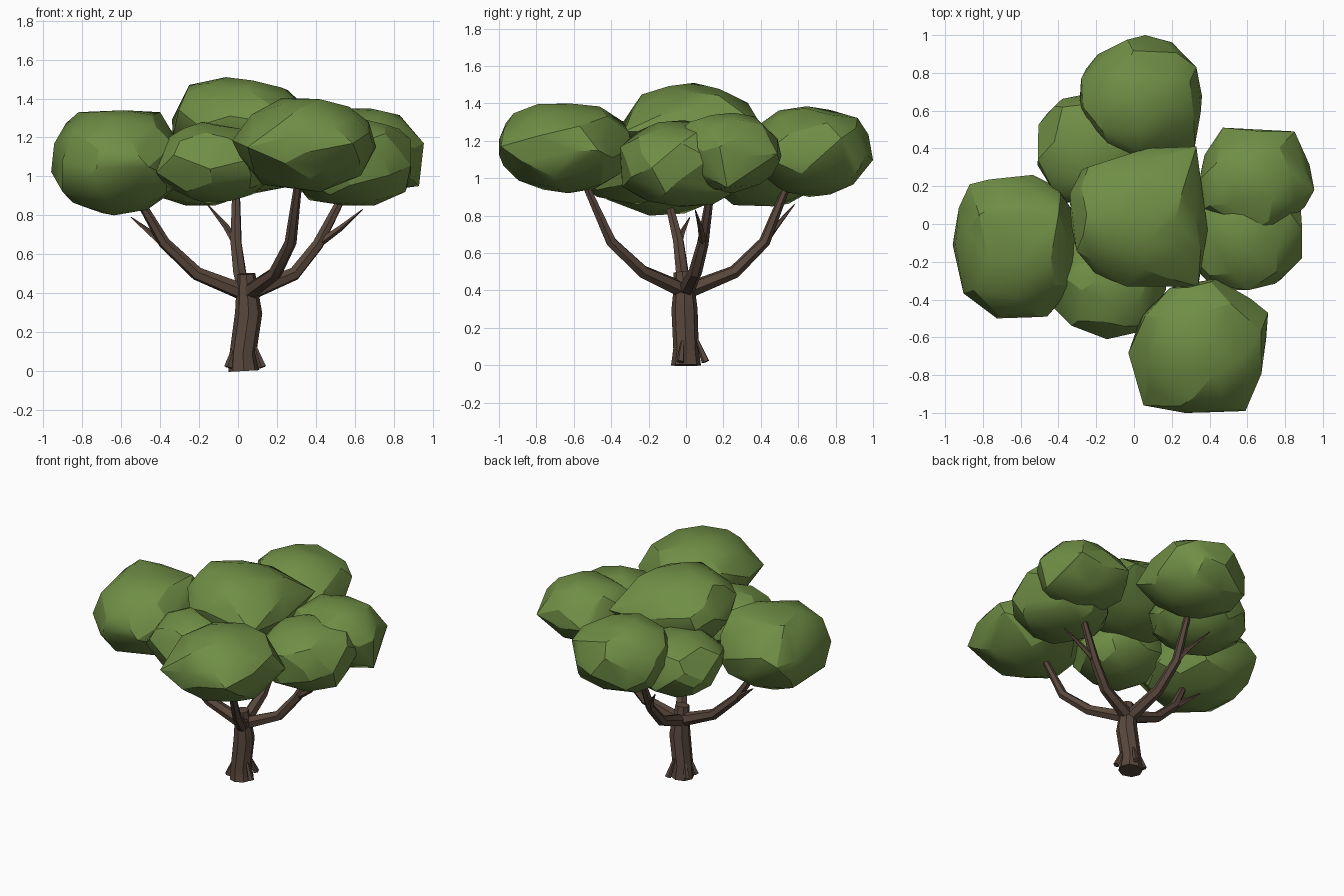
import bpy, bmesh, math, random
from mathutils import Vector

if "Cube" in bpy.data.objects:
    bpy.data.objects.remove(bpy.data.objects["Cube"])

random.seed(11)


def material(name, rgb):
    m = bpy.data.materials.new(name)
    m.diffuse_color = (*rgb, 1)
    m.use_nodes = True
    m.node_tree.nodes["Principled BSDF"].inputs["Base Color"].default_value = m.diffuse_color
    return m


BARK = material("bark", (0.10, 0.064, 0.046))
LEAF = material("leaves", (0.16, 0.27, 0.06))


def finish(bm, name, mat):
    bmesh.ops.recalc_face_normals(bm, faces=bm.faces)
    me = bpy.data.meshes.new(name)
    bm.to_mesh(me)
    bm.free()
    me.materials.append(mat)
    ob = bpy.data.objects.new(name, me)
    bpy.context.collection.objects.link(ob)
    bpy.ops.object.select_all(action='DESELECT')
    ob.select_set(True)
    bpy.context.view_layer.objects.active = ob
    bpy.ops.object.shade_smooth_by_angle(angle=math.radians(25))
    return ob


def tube(name, path, radii, sides=6):
    """Faceted tapering tube along a path, capped at both ends."""
    bm = bmesh.new()
    pts = [Vector(p) for p in path]
    rings = []
    u = None
    for i, p in enumerate(pts):
        t = (pts[min(i + 1, len(pts) - 1)] - pts[max(i - 1, 0)]).normalized()
        if u is None:
            u = t.orthogonal()
        u = (u - t * u.dot(t)).normalized()
        v = t.cross(u)
        rings.append([bm.verts.new(p + radii[i] * (
            u * math.cos(2 * math.pi * k / sides) + v * math.sin(2 * math.pi * k / sides)))
            for k in range(sides)])
    for a, b in zip(rings, rings[1:]):
        for k in range(sides):
            j = (k + 1) % sides
            bm.faces.new((a[k], a[j], b[j], b[k]))
    bm.faces.new(rings[0])
    bm.faces.new(rings[-1])
    return finish(bm, name, BARK)


def clump(name, lo, hi, corners=(), n=48, p=2.15):
    """Irregular faceted foliage mass fitted to a box, plus jutting corners."""
    bm = bmesh.new()
    spin = random.uniform(0, 6.28)
    pts = []
    for i in range(n):
        z = 1 - 2 * (i + 0.5) / n
        a = spin + i * 2.39996 + random.uniform(-0.25, 0.25)
        r = math.sqrt(1 - z * z)
        d = Vector((r * math.cos(a), r * math.sin(a), z))
        d /= sum(abs(c) ** p for c in d) ** (1 / p)
        pts.append(d * random.uniform(0.94, 1.03))
    mn = [min(q[k] for q in pts) for k in range(3)]
    mx = [max(q[k] for q in pts) for k in range(3)]
    for q in pts:
        bm.verts.new([lo[k] + (q[k] - mn[k]) / (mx[k] - mn[k]) * (hi[k] - lo[k])
                      for k in range(3)])
    for c in corners:
        bm.verts.new(c)
    res = bmesh.ops.convex_hull(bm, input=bm.verts)
    loose = {v for v in res["geom_interior"] if isinstance(v, bmesh.types.BMVert)}
    bmesh.ops.delete(bm, geom=list(loose), context='VERTS')
    return finish(bm, name, LEAF)


# Trunk with a slight bend
tube("trunk", [(0.03, 0, 0), (0.025, 0, 0.09), (0.055, -0.008, 0.3),
               (0.048, -0.01, 0.4), (0.043, -0.02, 0.5)],
     [0.08, 0.068, 0.07, 0.058, 0.046], 8)

# Root flares around the base
for i, (x, y) in enumerate([(0.125, -0.03), (-0.05, -0.04), (0.07, 0.105), (-0.04, 0.05)]):
    tube(f"root_{i + 1}", [(x, y, 0.019), (0.03 + (x - 0.03) * 0.55, y * 0.55, 0.14)],
         [0.022, 0.008], 5)

# Main limbs, reaching out under the foliage
limbs = {
    "left": [(0.04, 0, 0.40), (-0.21, -0.02, 0.50), (-0.38, -0.04, 0.66), (-0.52, -0.10, 0.90)],
    "right": [(0.05, 0, 0.40), (0.29, 0.05, 0.50), (0.41, 0.09, 0.65), (0.55, 0.13, 0.92)],
    "front": [(0.05, -0.01, 0.40), (0.19, -0.23, 0.50), (0.27, -0.40, 0.66), (0.31, -0.54, 0.97)],
    "back": [(0.04, 0.01, 0.40), (0.01, 0.26, 0.50), (-0.01, 0.42, 0.66), (-0.01, 0.54, 0.96)],
}
for side, path in limbs.items():
    tube(f"{side}_limb", path, [0.045, 0.036, 0.031, 0.02])

# Thin twigs forking off the limbs
twigs = {
    "left": [(-0.38, -0.04, 0.65), (-0.45, -0.02, 0.71), (-0.55, 0.02, 0.79)],
    "right": [(0.42, 0.09, 0.66), (0.52, 0.08, 0.73), (0.64, 0.05, 0.83)],
    "back": [(-0.01, 0.42, 0.66), (-0.06, 0.48, 0.74), (-0.16, 0.58, 0.86)],
}
for side, path in twigs.items():
    tube(f"{side}_twig", path, [0.022, 0.016, 0.003], 5)

# Foliage clumps: lower corner, upper corner, jutting corners
clump("crown_foliage", (-0.34, -0.33, 1.04), (0.39, 0.40, 1.51),
      [(0.33, 0.41, 1.27), (0.34, -0.33, 1.25), (-0.25, 0.05, 1.47)])
clump("back_foliage", (-0.29, 0.34, 0.90), (0.36, 1.00, 1.385),
      [(0.28, 0.88, 1.18), (-0.28, 0.77, 1.15), (0.32, 0.40, 1.12)])
clump("front_foliage", (-0.03, -1.00, 0.92), (0.70, -0.29, 1.40),
      [(0.71, -0.47, 1.15), (0.59, -0.99, 1.17), (0.05, -0.96, 1.15)])
clump("left_foliage", (-0.96, -0.50, 0.80), (-0.28, 0.26, 1.34),
      [(-0.82, 0.05, 1.33), (-0.40, 0.05, 1.33), (-0.46, -0.49, 1.05), (-0.87, 0.21, 1.10)])
clump("right_back_foliage", (0.33, -0.06, 0.92), (0.93, 0.50, 1.35),
      [(0.85, 0.49, 1.13), (0.955, 0.18, 1.17), (0.93, 0.22, 0.95), (0.47, 0.51, 1.12)])
clump("right_front_foliage", (0.24, -0.35, 0.85), (0.89, 0.30, 1.31),
      [(0.89, -0.11, 1.04)])
clump("left_back_foliage", (-0.51, 0.10, 0.85), (0.10, 0.71, 1.25))
clump("left_front_foliage", (-0.42, -0.61, 0.86), (0.17, -0.04, 1.28),
      [(-0.42, -0.45, 1.02)])
